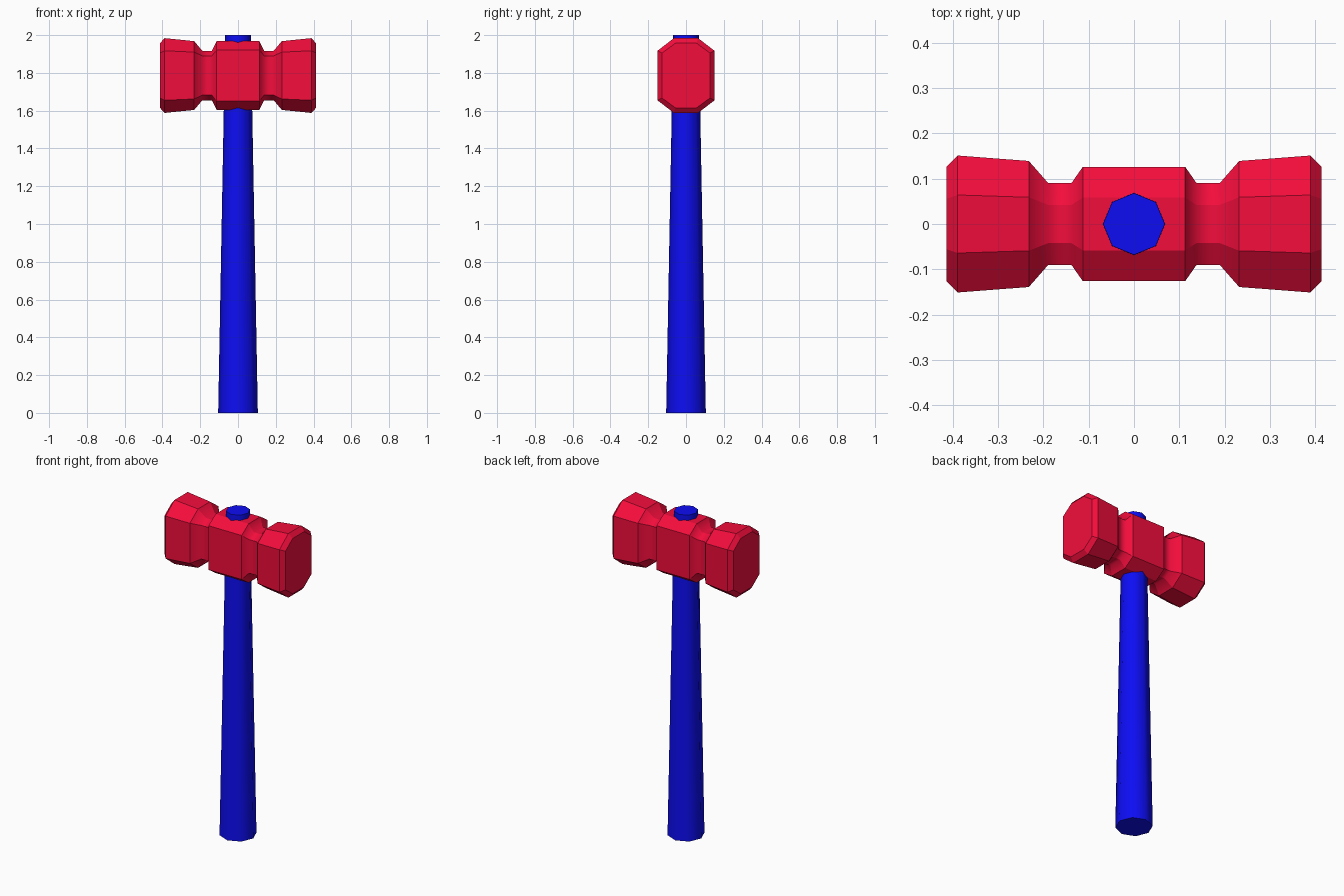
import bpy, bmesh
from math import sin, cos, tau

if "Cube" in bpy.data.objects:
    bpy.data.objects.remove(bpy.data.objects["Cube"])


def material(name, color):
    m = bpy.data.materials.new(name)
    m.diffuse_color = color
    m.use_nodes = True
    m.node_tree.nodes["Principled BSDF"].inputs["Base Color"].default_value = m.diffuse_color
    return m


def loft(name, rings, mat, smooth_bands, sharp_sides=False):
    """Skin a list of closed 8-point rings, cap both ends."""
    bm = bmesh.new()
    loops = [[bm.verts.new(p) for p in ring] for ring in rings]
    n = len(rings[0])
    for b, (lo, hi) in enumerate(zip(loops, loops[1:])):
        for i in range(n):
            j = (i + 1) % n
            f = bm.faces.new((lo[i], lo[j], hi[j], hi[i]))
            f.smooth = b in smooth_bands
        if sharp_sides:  # keep lengthwise edges crisp
            for u, v in zip(lo, hi):
                bm.edges.get((u, v)).smooth = False
    bm.faces.new(loops[0][::-1])
    bm.faces.new(loops[-1])
    bmesh.ops.recalc_face_normals(bm, faces=bm.faces)
    mesh = bpy.data.meshes.new(name)
    bm.to_mesh(mesh)
    bm.free()
    mesh.materials.append(mat)
    obj = bpy.data.objects.new(name, mesh)
    bpy.context.collection.objects.link(obj)
    return obj


def circle(r, z):
    return [(r * cos(tau * i / 8), r * sin(tau * i / 8), z) for i in range(8)]


def chamfered(x, hy, hz, ys, zs, zc=1.786):
    """Chamfered rectangle: half sizes hy/hz, flat half lengths ys/zs."""
    pts = [(hy, -zs), (hy, zs), (ys, hz), (-ys, hz),
           (-hy, zs), (-hy, -zs), (-ys, -hz), (ys, -hz)]
    return [(x, y, zc + z) for y, z in pts]


# Tapered octagonal handle
loft("handle", [circle(0.105, 0), circle(0.068, 2)],
     material("blue", (0.004, 0.004, 0.9, 1)), {0})

# Head: sections from the centre block out to the striking face, mirrored in x
half = [
    (0.113, 0.126, 0.182, 0.058, 0.136),
    (0.138, 0.090, 0.131, 0.042, 0.104),
    (0.189, 0.090, 0.131, 0.042, 0.104),
    (0.232, 0.139, 0.182, 0.059, 0.124),
    (0.389, 0.151, 0.198, 0.064, 0.131),
    (0.413, 0.127, 0.171, 0.056, 0.119),
]
sections = [(-s[0], *s[1:]) for s in reversed(half)] + half
loft("hammer_head", [chamfered(*s) for s in sections],
     material("red", (0.9, 0.004, 0.045, 1)), {2, 3, 4, 6, 7, 8}, True)
